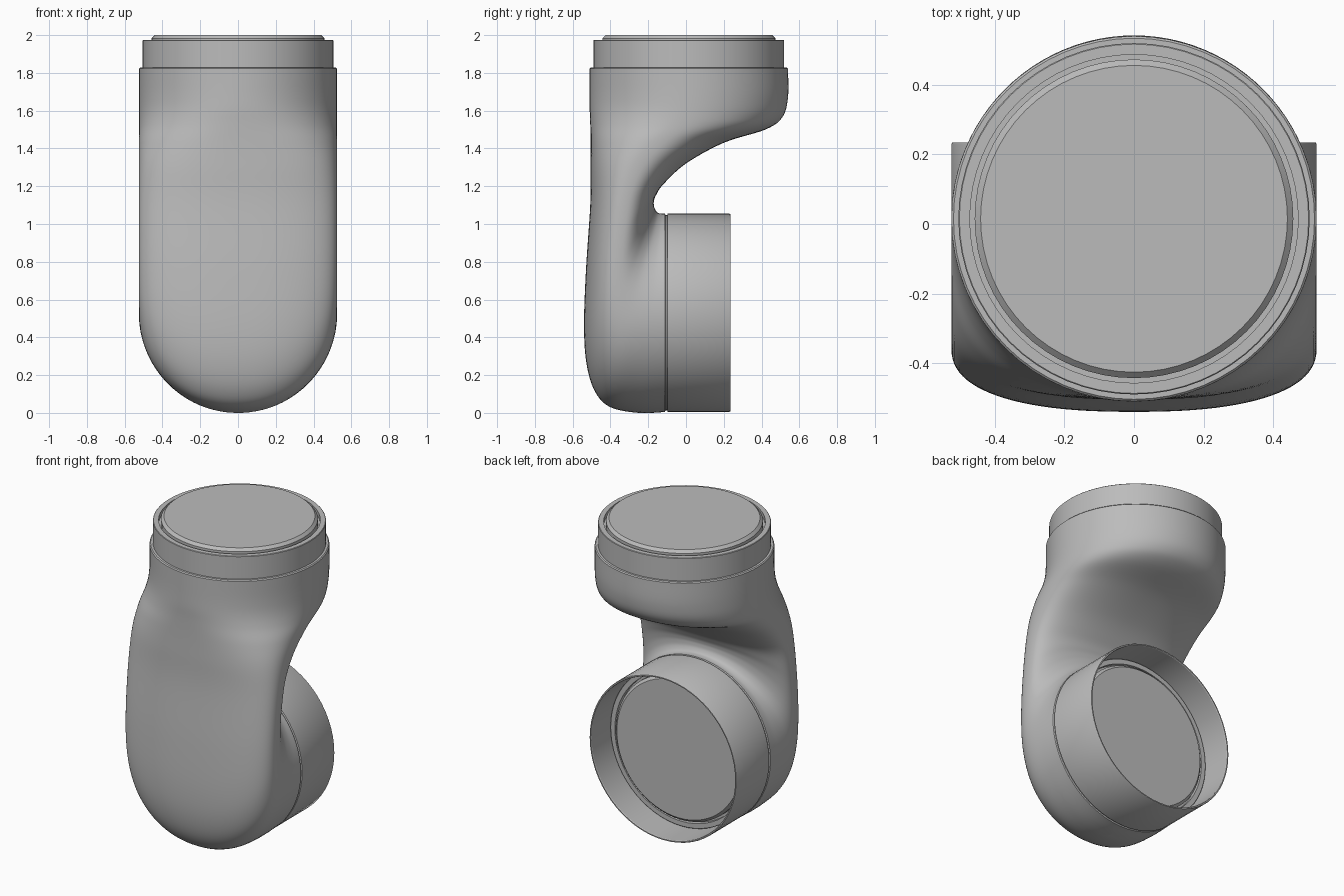
import bpy, bmesh, math
from mathutils import Matrix, Vector

cube = bpy.data.objects.get("Cube")
if cube:
    bpy.data.objects.remove(cube, do_unlink=True)

# One plain grey for the whole part
grey = bpy.data.materials.new("satin_grey")
grey.use_nodes = True
grey.diffuse_color = (0.5, 0.5, 0.5, 1)
grey.node_tree.nodes["Principled BSDF"].inputs["Base Color"].default_value = (0.5, 0.5, 0.5, 1)

R = 0.525          # joint radius
TOP_Y = 0.015      # centre of the upright joint
LOW_Z = 0.53       # centre of the rear joint


def finish(name, bm, angle=30):
    bmesh.ops.recalc_face_normals(bm, faces=bm.faces)
    mesh = bpy.data.meshes.new(name)
    bm.to_mesh(mesh)
    bm.free()
    mesh.materials.append(grey)
    obj = bpy.data.objects.new(name, mesh)
    bpy.context.collection.objects.link(obj)
    bpy.ops.object.select_all(action='DESELECT')
    obj.select_set(True)
    bpy.context.view_layer.objects.active = obj
    bpy.ops.object.shade_smooth_by_angle(angle=math.radians(angle))
    return obj


def skin(bm, rings):
    """Join consecutive rings of vertices with quads."""
    for a, b in zip(rings, rings[1:]):
        n = len(a)
        for i in range(n):
            j = (i + 1) % n
            bm.faces.new((a[i], a[j], b[j], b[i]))


def lathe(name, profile, matrix, cap_end=False, steps=64):
    """Turn a (radius, height) profile about the local z axis."""
    bm = bmesh.new()
    rings = []
    for r, h in profile:
        ring = []
        for i in range(steps):
            a = math.tau * i / steps
            ring.append(bm.verts.new(matrix @ Vector((r * math.cos(a), r * math.sin(a), h))))
        rings.append(ring)
    skin(bm, rings)
    if cap_end:
        bm.faces.new(rings[-1])
    return finish(name, bm)


def spline(points, per_span):
    """Smooth curve through rows of values."""
    rows = [points[0]] + points + [points[-1]]
    out = []
    for k in range(1, len(rows) - 2):
        p0, p1, p2, p3 = rows[k - 1:k + 3]
        for s in range(per_span):
            t = s / per_span
            out.append([0.5 * (2 * b + (c - a) * t + (2 * a - 5 * b + 4 * c - d) * t ** 2
                               + (3 * b - a - 3 * c + d) * t ** 3)
                        for a, b, c, d in zip(p0, p1, p2, p3)])
    out.append(points[-1])
    return out


# Curved housing: each section spans an inner (y, z) and an outer (y, z), with a roundness
sections = [
    (-.11, 1.055, -.11, .005, 2),
    (-.13, 1.055, -.25, .0, 2),
    (-.15, 1.06, -.40, .03, 2.1),
    (-.165, 1.08, -.48, .11, 2.2),
    (-.17, 1.10, -.525, .25, 2.3),
    (-.17, 1.12, -.54, .45, 2.4),
    (-.16, 1.15, -.53, .75, 2.5),
    (-.12, 1.21, -.507, 1.1, 2.5),
    (.0, 1.32, -.505, 1.3, 2.5),
    (.2, 1.43, -.505, 1.43, 2.4),
    (.42, 1.5, -.507, 1.53, 2.2),
    (.51, 1.565, -.51, 1.61, 2.05),
    (.54, 1.67, -.51, 1.7, 2),
    (.54, 1.82, -.51, 1.82, 2),
]
bm = bmesh.new()
rings = []
STEPS = 96
for iy, iz, oy, oz, power in spline(sections, 6):
    inner, outer = Vector((0, iy, iz)), Vector((0, oy, oz))
    mid, half = (inner + outer) / 2, (outer - inner) / 2
    ring = []
    for i in range(STEPS):
        c, s = math.cos(math.tau * i / STEPS), math.sin(math.tau * i / STEPS)
        u = math.copysign(abs(c) ** (2 / power), c)
        v = math.copysign(abs(s) ** (2 / power), s)
        p = mid + half * u
        p.x = R * v
        # keep the lower end within the round outline of the rear joint
        if p.z < LOW_Z:
            limit = math.sqrt(max(0, LOW_Z ** 2 - (p.z - LOW_Z) ** 2))
            p.x = max(-limit, min(limit, p.x))
        ring.append(bm.verts.new(p))
    rings.append(ring)
skin(bm, rings)
finish("curved_housing", bm, 50)

upright = Matrix.Translation((0, TOP_Y, 0))
rearward = Matrix.Translation((0, 0, LOW_Z)) @ Matrix.Rotation(-math.pi / 2, 4, 'X')

# Upright joint: housing rim, collar and chamfered cap with a groove round it
lathe("housing_rim", [(R, 1.815), (R, 1.822), (.519, 1.828), (.503, 1.828)], upright)


def collar_and_cap(prefix, matrix, base, top):
    lathe(prefix + "_collar",
          [(.505, base), (.505, top - .028), (.502, top - .025), (.472, top - .025), (.472, top - .06)],
          matrix)
    lathe(prefix + "_cap",
          [(.472, top - .055), (.458, top - .055), (.458, top - .017), (.441, top)],
          matrix, cap_end=True)


collar_and_cap("upper", upright, 1.82, 2.0)

# Rear joint: recessed collar and cap inside an open thin sleeve
collar_and_cap("rear", rearward, -.11, .075)
lathe("rear_seam", [(R, -.112), (.517, -.108), (.517, -.1), (R, -.096)], rearward)
lathe("rear_sleeve",
      [(R, -.097), (R, .229), (.522, .235), (.515, .235), (.512, .23), (.512, -.097)],
      rearward)
